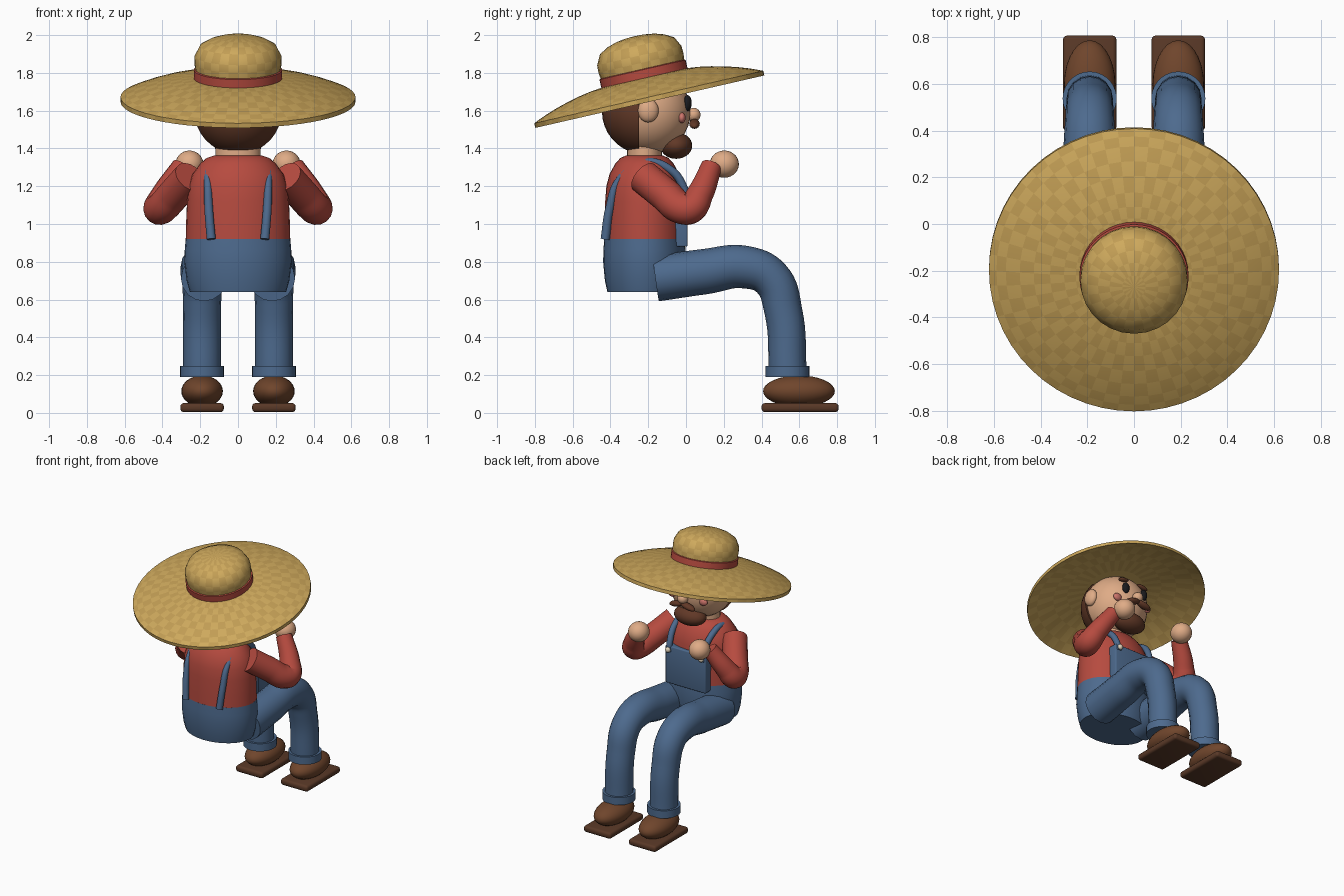
import bpy, bmesh, math
from mathutils import Matrix, Vector

if "Cube" in bpy.data.objects:
    bpy.data.objects.remove(bpy.data.objects["Cube"])


def mat(name, *rgb):
    m = bpy.data.materials.new(name)
    m.diffuse_color = (*rgb, 1)
    m.use_nodes = True
    m.node_tree.nodes["Principled BSDF"].inputs["Base Color"].default_value = m.diffuse_color
    return m


STRAW = mat("straw", .62, .40, .11)
STRAW2 = mat("straw_dark", .54, .34, .09)
RED = mat("red_cloth", .47, .07, .05)
BLUE = mat("denim", .075, .145, .27)
SKIN = mat("skin", .74, .41, .24)
SHOE = mat("leather", .16, .06, .025)
SOLE = mat("sole", .10, .04, .02)
HAIR = mat("hair", .12, .04, .02)
DARK = mat("eye", .01, .01, .012)
PINK = mat("blush", .62, .18, .15)
CREAM = mat("button", .75, .65, .5)


def finish(ob, angle=40):
    bpy.ops.object.select_all(action='DESELECT')
    ob.select_set(True)
    bpy.context.view_layer.objects.active = ob
    bpy.ops.object.shade_smooth_by_angle(angle=math.radians(angle))
    return ob


def mesh_object(name, bm, *mats, angle=40):
    bmesh.ops.recalc_face_normals(bm, faces=bm.faces)
    me = bpy.data.meshes.new(name)
    bm.to_mesh(me)
    bm.free()
    for m in mats:
        me.materials.append(m)
    ob = bpy.data.objects.new(name, me)
    bpy.context.collection.objects.link(ob)
    return finish(ob, angle)


def lathe(name, profile, mats, n=32, matrix=Matrix(), closed=False, check=False, angle=40):
    """Revolve (radius, height) points about local z; open ends are capped."""
    bm = bmesh.new()
    rings = [[bm.verts.new((r * math.cos(2 * math.pi * i / n), r * math.sin(2 * math.pi * i / n), z))
              for i in range(n)] for r, z in profile]
    pairs = list(zip(rings, rings[1:]))
    if closed:
        pairs.append((rings[-1], rings[0]))
    for j, (a, b) in enumerate(pairs):
        for i in range(n):
            f = bm.faces.new((a[i], a[(i + 1) % n], b[(i + 1) % n], b[i]))
            f.material_index = (i + j) % 2 if check else 0
    if not closed:
        bm.faces.new(rings[0])
        bm.faces.new(rings[-1])
    bmesh.ops.remove_doubles(bm, verts=bm.verts, dist=1e-4)
    bm.transform(matrix)
    return mesh_object(name, bm, *mats, angle=angle)


def ball(name, loc, size, m, tilt=0, seg=24, cut_y=None):
    bm = bmesh.new()
    bmesh.ops.create_uvsphere(bm, u_segments=seg, v_segments=seg // 2 + 2, radius=1)
    bm.transform(Matrix.Translation(loc) @ Matrix.Rotation(tilt, 4, 'Y') @ Matrix.Diagonal((*size, 1)))
    if cut_y is not None:
        geom = bm.verts[:] + bm.edges[:] + bm.faces[:]
        bmesh.ops.bisect_plane(bm, geom=geom, plane_co=(0, cut_y, 0), plane_no=(0, 1, 0), clear_outer=True)
        bmesh.ops.holes_fill(bm, edges=[e for e in bm.edges if e.is_boundary])
    return mesh_object(name, bm, m)


def box(name, lo, hi, m, bevel):
    lo, hi = Vector(lo), Vector(hi)
    bm = bmesh.new()
    bmesh.ops.create_cube(bm, size=1)
    bm.transform(Matrix.Translation((lo + hi) / 2) @ Matrix.Diagonal((*(hi - lo), 1)))
    bmesh.ops.bevel(bm, geom=bm.edges[:], offset=bevel, segments=3, profile=.5, affect='EDGES')
    return mesh_object(name, bm, m)


def tube(name, pts, m, side=1):
    """Smooth tube through (x, y, z, radius) points."""
    cu = bpy.data.curves.new(name, 'CURVE')
    cu.dimensions = '3D'
    cu.bevel_depth, cu.bevel_resolution = 1, 6
    cu.use_fill_caps, cu.resolution_u = True, 8
    sp = cu.splines.new('BEZIER')
    sp.bezier_points.add(len(pts) - 1)
    for p, (x, y, z, r) in zip(sp.bezier_points, pts):
        p.co, p.radius = (x * side, y, z), r
        p.handle_left_type = p.handle_right_type = 'AUTO'
    cu.materials.append(m)
    ob = bpy.data.objects.new(name, cu)
    bpy.context.collection.objects.link(ob)
    finish_sel = bpy.context.view_layer.objects
    bpy.ops.object.select_all(action='DESELECT')
    ob.select_set(True)
    finish_sel.active = ob
    bpy.ops.object.convert(target='MESH')
    return finish(bpy.context.object, 50)


# straw hat, tilted back as one unit
HAT = Matrix.Translation((0, -.197, 1.672)) @ Matrix.Rotation(math.radians(12.9), 4, 'X')
lathe("hat_brim", [(.20, .105), (.25, .102), (.30, .096), (.36, .085), (.43, .068), (.49, .051),
                   (.55, .030), (.59, .014), (.622, 0), (.622, -.025), (.55, .008), (.43, .046),
                   (.33, .07), (.20, .085)], [STRAW, STRAW2], 56, HAT, closed=True, check=True)
lathe("hat_crown", [(.222, .09), (.226, .145), (.231, .185), (.229, .225), (.202, .278),
                    (.155, .305), (.105, .321), (.05, .329), (.0, .331)], [STRAW, STRAW2], 28, HAT, check=True)
lathe("hat_band", [(.23, .096), (.234, .10), (.234, .148), (.226, .152)], [RED], 40, HAT)

# head and face
ball("head", (0, -.2, 1.595), (.222, .225, .225), SKIN, seg=32)
ball("back_hair", (0, -.21, 1.595), (.234, .235, .228), HAIR, seg=32, cut_y=-.25)
ball("beard", (0, -.052, 1.415), (.125, .085, .07), HAIR)
ball("nose", (0, .04, 1.578), (.038, .037, .037), SKIN)
for s in (-1, 1):
    ball("ear", (s * .222, -.2, 1.6), (.035, .055, .062), SKIN)
    ball("eye", (s * .08, .008, 1.64), (.027, .022, .042), DARK)
    ball("eyebrow", (s * .085, -.012, 1.712), (.045, .018, .014), HAIR, tilt=s * .2)
    ball("cheek", (s * .13, -.022, 1.562), (.034, .02, .028), PINK)
    ball("moustache", (s * .048, .045, 1.53), (.06, .028, .022), HAIR, tilt=s * .25)

# body
BODY = Matrix.Translation((0, -.22, 0)) @ Matrix.Diagonal((1, .77, 1, 1))
lathe("neck", [(.12, 1.32), (.12, 1.42)], [SKIN], 24, BODY)
lathe("shirt", [(.277, .91), (.275, 1.0), (.27, 1.12), (.262, 1.2), (.24, 1.265), (.2, 1.32),
                (.165, 1.35), (.125, 1.363)], [RED], 32, BODY)
lathe("trouser_hips", [(.255, .64), (.272, .70), (.284, .80), (.282, .86), (.277, .92)], [BLUE], 32, BODY)
box("bib", (-.17, -.08, .88), (.17, .008, 1.165), BLUE, .008)

for s in (-1, 1):
    # braces and buttons
    tube("brace", [(.142, -.428, .92, .024), (.155, -.405, 1.08, .023), (.16, -.355, 1.23, .02),
                   (.16, -.22, 1.325, .022), (.155, -.08, 1.285, .022), (.145, -.012, 1.19, .022),
                   (.14, .002, 1.12, .02)], BLUE, s)
    ball("button", (s * .14, .02, 1.14), (.02, .016, .02), CREAM, seg=16)
    # arms and hands
    tube("arm", [(.255, -.225, 1.25, .088), (.34, -.11, 1.155, .088), (.405, -.025, 1.085, .086),
                 (.418, .025, 1.085, .083), (.39, .07, 1.15, .072), (.295, .135, 1.305, .056)], RED, s)
    ball("hand", (s * .257, .203, 1.317), (.074, .077, .072), SKIN)
    # seated legs
    tube("leg", [(.18, -.16, .712, .122), (.185, .1, .748, .12), (.19, .31, .772, .113),
                 (.19, .45, .712, .105), (.19, .515, .54, .1), (.19, .54, .2, .1)], BLUE, s)
    lathe("trouser_cuff", [(.098, .19), (.116, .19), (.116, .248), (.098, .248)], [BLUE], 28,
          Matrix.Translation((s * .19, .538, 0)))
    # shoes
    ball("shoe", (s * .19, .598, .115), (.11, .19, .083), SHOE, seg=28)
    box("shoe_sole", (s * .19 - .115, .4, .004), (s * .19 + .115, .808, .052), SOLE, .018)
